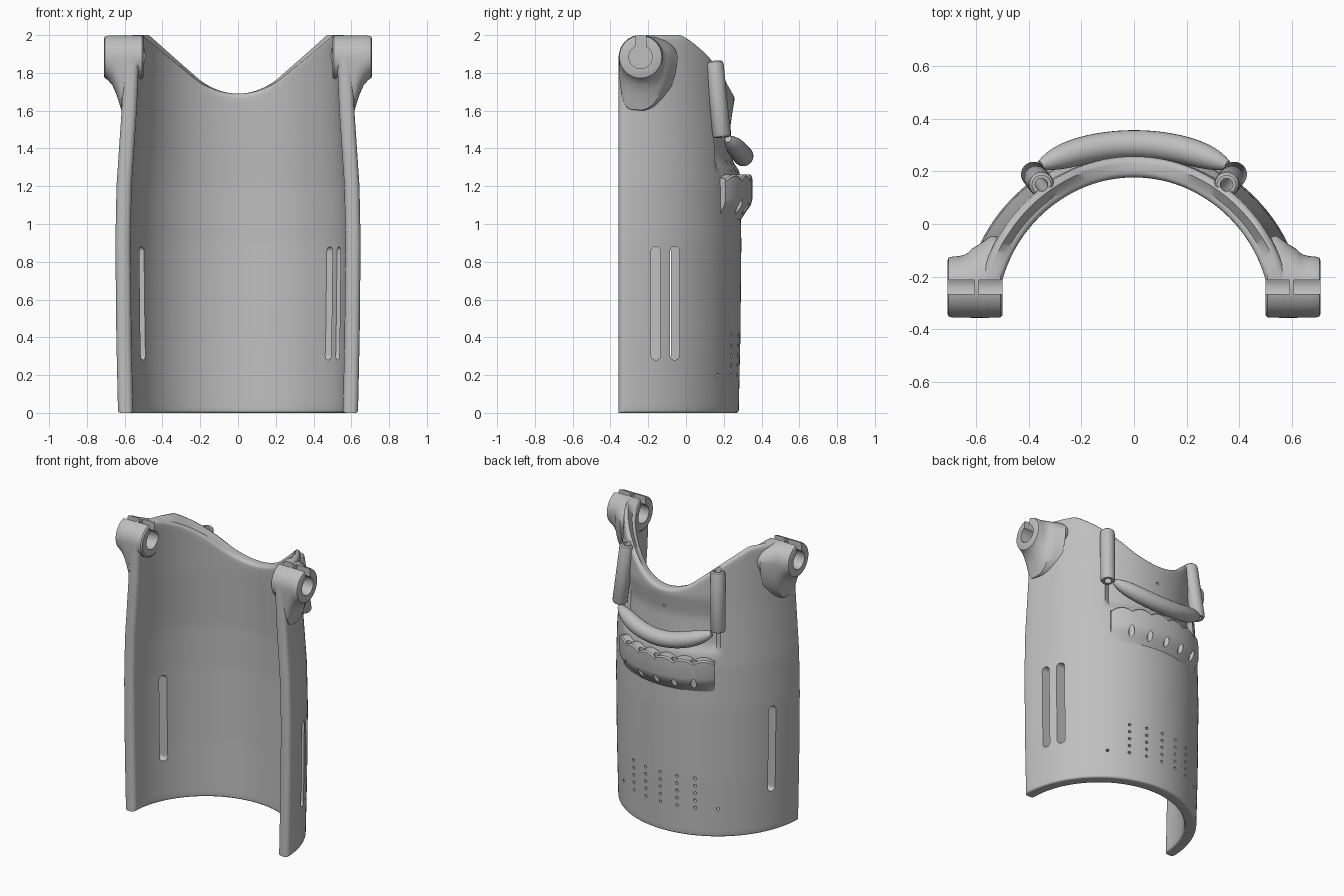
import bpy, bmesh
from math import sin, cos, pi, sqrt
from mathutils import Vector

cube = bpy.data.objects.get("Cube")
if cube:
    bpy.data.objects.remove(cube)

grey = bpy.data.materials.new("plain grey")
grey.use_nodes = True
grey.diffuse_color = (0.52, 0.52, 0.52, 1)
grey.node_tree.nodes["Principled BSDF"].inputs["Base Color"].default_value = (0.52, 0.52, 0.52, 1)

YC = -0.357                      # axis of the half-round shell
HY, HZ, HR = -0.24, 1.884, 0.116  # hinge centre and radius


def loft(bm, rings):
    """Skin closed rings of equal length and cap both ends."""
    vs = [[bm.verts.new(p) for p in ring] for ring in rings]
    n = len(vs[0])
    for a, b in zip(vs, vs[1:]):
        for i in range(n):
            j = (i + 1) % n
            bm.faces.new((a[i], a[j], b[j], b[i]))
    bm.faces.new(vs[0][::-1])
    bm.faces.new(vs[-1])


def finish(name, bm):
    bmesh.ops.recalc_face_normals(bm, faces=bm.faces)
    me = bpy.data.meshes.new(name)
    bm.to_mesh(me)
    bm.free()
    me.materials.append(grey)
    ob = bpy.data.objects.new(name, me)
    bpy.context.collection.objects.link(ob)
    return ob


def part(name, rings):
    bm = bmesh.new()
    loft(bm, rings)
    return finish(name, bm)


def circle(centre, axis, r, n=20):
    q = Vector(axis).to_track_quat('Z', 'Y')
    return [Vector(centre) + q @ Vector((r * cos(2 * pi * i / n), r * sin(2 * pi * i / n), 0))
            for i in range(n)]


def rod(p0, p1, r, n=20):
    axis = Vector(p1) - Vector(p0)
    return [circle(p0, axis, r, n), circle(p1, axis, r, n)]


def prism(profile, x0, x1):
    return [[(x, y, z) for y, z in profile] for x in (x0, x1)]


def polar(a, r, z):
    return (r * sin(a), YC + r * cos(a), z)


def clamp(v):
    return max(0.0, min(1.0, v))


# Shell shape rules
def outer_radius(z):
    knots = [(0, 0.636), (0.4, 0.645), (0.9, 0.65), (1.2, 0.644), (1.6, 0.617), (2, 0.6)]
    for (z0, r0), (z1, r1) in zip(knots, knots[1:]):
        if z <= z1:
            return r0 + (r1 - r0) * (z - z0) / (z1 - z0)
    return knots[-1][1]


def rim_height(a, r):
    x, y = abs(r * sin(a)), YC + r * cos(a)
    z = 1.69 + 1.6 * x * x if x < 0.2 else 1.754 + 0.82 * (x - 0.2)
    if y < HY:
        z = min(z, HZ + sqrt(max(0, HR ** 2 - (y - HY) ** 2)))
    return min(z, 2.0)


def wall_side(a, end_inset, inner):
    """One face of the wall from the foot to the rim, with rounded edges."""
    top = rim_height(a, 0.53 if inner else 0.61)
    foot, lip = 0.014, 0.025
    turn = [k * pi / 8 for k in range(5)]
    levels = [(foot * (1 - sin(t)), foot * (1 - cos(t))) for t in turn[::-1]]
    span = top - foot - lip
    levels += [(foot + span * k / 60, 0) for k in range(1, 60)]
    levels += [(top - lip * (1 - sin(t)), lip * (1 - cos(t))) for t in turn]
    pts = []
    for z, inset in levels:
        inset = max(inset, end_inset)
        r = outer_radius(z)
        if inner:
            r += inset - 0.08
        else:
            r -= inset
            if abs(a) < 0.6:     # recessed panel behind the grip
                r -= 0.03 * clamp((1.66 - z) / 0.14) * clamp((z - 1.28) / 0.05)
        pts.append(polar(a, r, z))
    return pts


# Shell
END = 0.03
ends = [(pi / 2 - END / 0.6 * (1 - sin(t)), END * (1 - cos(t)))
        for t in [k * pi / 10 for k in range(6)]]
limit = ends[0][0]
columns = [(-a, i) for a, i in ends[::-1]]
columns += [(limit * (k / 36 - 1), 0) for k in range(1, 72)]
columns += ends
shell = part("shell", [wall_side(a, i, False) + wall_side(a, i, True)[::-1] for a, i in columns])
solids = [shell]

# Hinge bosses flaring down into the shell: x, radius, back reach, lower reach
flare = [(0.71, 0.1, 0.1, 0.1), (0.705, 0.112, 0.112, 0.112), (0.69, HR, HR, 0.121),
         (0.665, HR, 0.118, 0.15), (0.645, HR, 0.123, 0.195), (0.63, HR, 0.132, 0.24),
         (0.618, HR, 0.145, 0.28), (0.585, HR, 0.165, 0.29), (0.545, HR, 0.195, 0.28),
         (0.535, HR, 0.195, HR), (0.508, HR, 0.19, HR), (0.5, 0.106, 0.18, 0.106)]


def boss_ring(side, x, r, back, low):
    ring = []
    for i in range(48):
        c, s = cos(2 * pi * i / 48), sin(2 * pi * i / 48)
        if c > 0:
            y = HY + back * c
        else:
            y = HY - r * abs(c) ** (r / low if s < 0 else 1)
        ring.append((side * x, y, HZ + (r if s > 0 else low) * s))
    return ring


for side, word in ((1, "left"), (-1, "right")):
    solids.append(part(word + "_hinge_boss", [boss_ring(side, *f) for f in flare]))

# Cord posts beside the recessed panel
post_ends = {}
for side, word in ((1, "left"), (-1, "right")):
    top, low = Vector((side * 0.352, 0.15, 1.862)), Vector((side * 0.383, 0.19, 1.46))
    post_ends[side] = (top, low)
    d = low - top
    solids.append(part(word + "_cord_post", [circle(top + d * t, d, r, 28) for t, r in
                  ((0, 0.036), (0.02, 0.045), (0.06, 0.048), (0.97, 0.048), (1, 0.04))]))

# Scalloped cord guide
STEP = 0.19
guide_rings = []
for k in range(-48, 49):
    a = 0.58 * k / 48
    top = 1.235 + 0.027 * abs(sin(pi * a / STEP)) ** 0.7
    out = 0.708 - 0.03 * (a / 0.58) ** 4
    guide_rings.append([polar(a, r, z) for r, z in (
        (0.6, top), (out - 0.008, top), (out, top - 0.01), (out, 1.13), (out - 0.008, 1.1),
        (out - 0.025, 1.075), (0.645, 1.02), (0.6, 1.02))])
solids.append(part("cord_guide", guide_rings))

# Curved grip bar hanging between the posts
path = [(k / 20, Vector((0.355 * k / 20, 0.303 - 0.08 * (k / 20) ** 2, 1.36 + 0.09 * (k / 20) ** 2)))
        for k in range(-20, 21)]
bar_rings = []
for i, (t, p) in enumerate(path):
    tangent = path[min(i + 1, 40)][1] - path[max(i - 1, 0)][1]
    bar_rings.append(circle(p, tangent, 0.054 * (1 - 0.65 * abs(t) ** 6), 24))
part("grip_bar", bar_rings)

# Cutters: keyholes, strap slots, cord channels and dimples
cut = bmesh.new()
keyhole = [(HY + 0.027, 2.05), (HY - 0.027, 2.05)]
for k in range(25):
    t = pi / 2 + 0.45 + (2 * pi - 0.9) * k / 24
    keyhole.append((HY + 0.062 * cos(t), HZ + 0.062 * sin(t)))
for side in (1, -1):
    for x0, x1 in ((0.42, 0.592), (0.606, 0.75)):     # a thin web stays between
        loft(cut, prism(keyhole, side * x0, side * x1))
    top, low = post_ends[side]
    d = low - top
    loft(cut, rod(top - d * 0.15, low + d * 0.1, 0.024))


def slot(y, w=0.025, z0=0.28, z1=0.88):
    arc = [k * pi / 10 for k in range(11)]
    return ([(y + w * cos(t), z1 - w + w * sin(t)) for t in arc]
            + [(y - w * cos(t), z0 + w - w * sin(t)) for t in arc])


for side, y in ((1, -0.16), (1, -0.06), (-1, -0.105)):
    loft(cut, prism(slot(y), side * 0.3, side * 0.8))

dimples = [(k * STEP, 0.2 + 0.052 * j) for k in range(-2, 3) for j in range(5)]
dimples += [(0.61, 0.2), (-0.61, 0.2), (0, 1.56)]
for a, z in dimples:
    loft(cut, rod(polar(a, 0.56 + 0.02, z), polar(a, 0.68, z), 0.01, 12))
for k in range(-2, 3):
    loft(cut, rod(polar(k * STEP, 0.674, 1.3), polar(k * STEP, 0.69, 0.98), 0.02, 16))
cutter = finish("cutter", cut)
cutter.hide_render = True

for ob in solids:
    mod = ob.modifiers.new("openings", 'BOOLEAN')
    mod.operation, mod.solver, mod.object = 'DIFFERENCE', 'EXACT', cutter
    bpy.ops.object.select_all(action='DESELECT')
    bpy.context.view_layer.objects.active = ob
    ob.select_set(True)
    bpy.ops.object.modifier_apply(modifier=mod.name)
bpy.data.objects.remove(cutter)

# Smooth shading with crisp edges
for ob in solids + [bpy.data.objects["grip_bar"]]:
    bpy.ops.object.select_all(action='DESELECT')
    bpy.context.view_layer.objects.active = ob
    ob.select_set(True)
    bpy.ops.object.shade_smooth_by_angle(angle=0.6)
